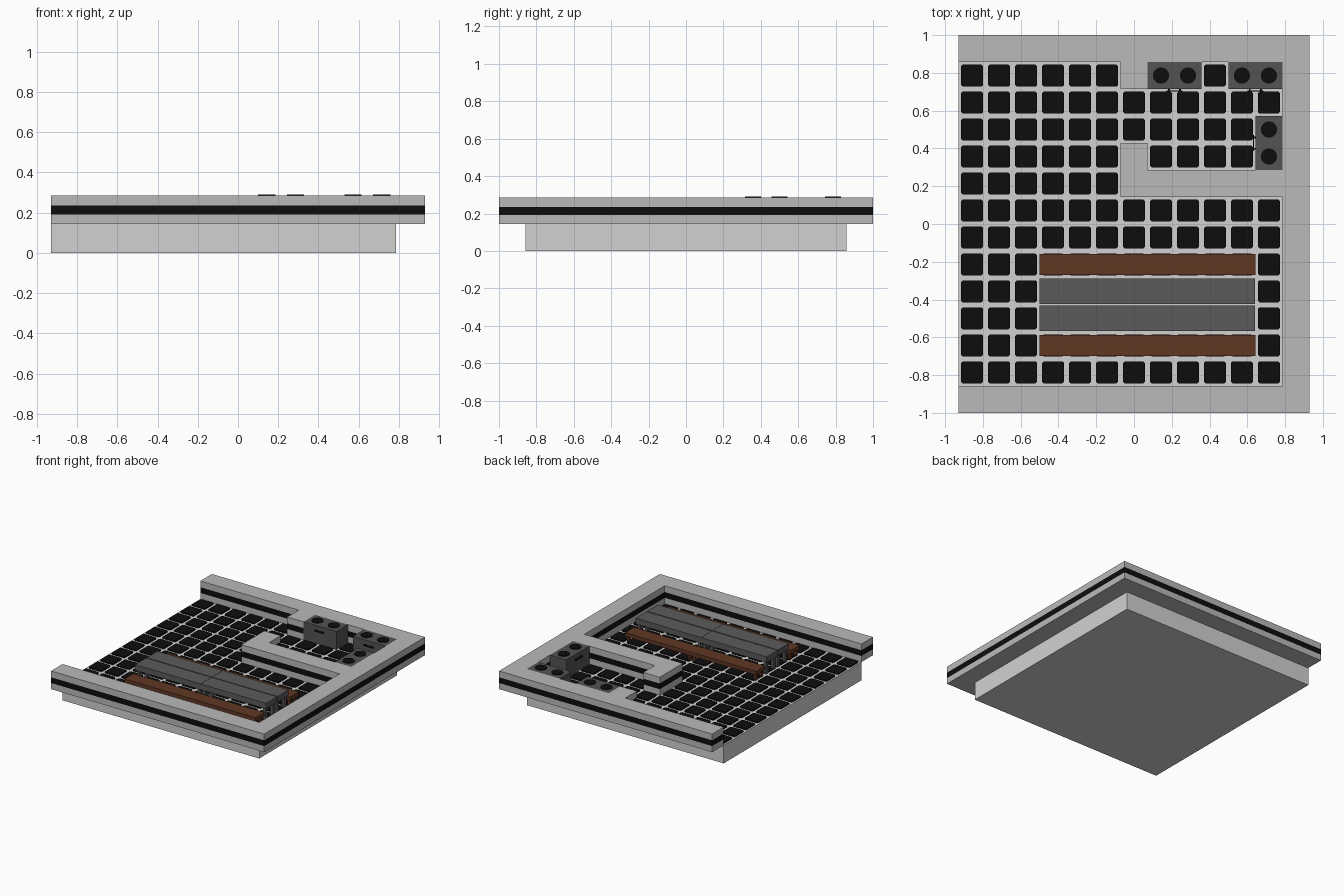
import bpy, bmesh, math

if "Cube" in bpy.data.objects:
    bpy.data.objects.remove(bpy.data.objects["Cube"])

U = 1 / 7                      # one grid cell
X0, Y0 = -6.5 * U, -6 * U      # lower left corner of the floor
def gx(i): return X0 + i * U
def gy(j): return Y0 + j * U

def material(name, rgb):
    m = bpy.data.materials.new(name)
    m.diffuse_color = (*rgb, 1)
    m.use_nodes = True
    m.node_tree.nodes["Principled BSDF"].inputs["Base Color"].default_value = m.diffuse_color
    return m

FLOOR = material("light grey", (0.64, 0.64, 0.64))
WALL = material("mid grey", (0.49, 0.49, 0.49))
BLACK = material("black", (0.004, 0.004, 0.004))
TABLE = material("slate grey", (0.105, 0.105, 0.105))
STOVE = material("dark grey", (0.088, 0.088, 0.088))
WOOD = material("brown wood", (0.118, 0.038, 0.017))

def add_box(bm, x0, x1, y0, y1, z0, z1):
    vs = bmesh.ops.create_cube(bm, size=1)["verts"]
    for v in vs:
        v.co = (x1 if v.co.x > 0 else x0, y1 if v.co.y > 0 else y0, z1 if v.co.z > 0 else z0)
    return vs

def finish(name, bm, mat):
    me = bpy.data.meshes.new(name)
    bm.to_mesh(me)
    bm.free()
    me.materials.append(mat)
    ob = bpy.data.objects.new(name, me)
    bpy.context.collection.objects.link(ob)
    return ob

def boxes(name, mat, *dims):
    bm = bmesh.new()
    for d in dims:
        add_box(bm, *d)
    return finish(name, bm, mat)

# Floor planks
cuts = [0, 3, 5, 7, 9, 11, 12]
for n, (a, b) in enumerate(zip(cuts, cuts[1:])):
    boxes(f"floor_plank_{n}", FLOOR, (gx(a), gx(b), gy(0), gy(12), 0, U))

# Walls with a black band round the middle
S0, S1 = 0.191, 0.236
def wall(name, i0, i1, j0, j1):
    r = (gx(i0), gx(i1), gy(j0), gy(j1))
    boxes(name, WALL, (*r, U, S0), (*r, S1, 2 * U))
    boxes(name + "_band", BLACK, (*r, S0, S1))

wall("front_wall", 0, 12, -1, 0)
wall("back_wall", 0, 12, 12, 13)
wall("right_wall", 12, 13, -1, 13)
wall("kitchen_wall", 6, 12, 7, 8)
wall("kitchen_wall_end", 6, 7, 8, 9)
wall("back_wall_stub", 6, 7, 11, 12)

# Floor tiles with clipped corners, left out under the walls and stoves
def covered(i, j):
    return (j == 7 and i >= 6) or (i == 6 and j in (8, 11)) or \
           (j == 11 and i in (7, 8, 10, 11)) or (i == 11 and j in (8, 9))

bm = bmesh.new()
h, c = 0.058, 0.008
for i in range(12):
    for j in range(12):
        if covered(i, j):
            continue
        cx, cy = gx(i + .5), gy(j + .5)
        ring = [(h, -h + c), (h, h - c), (h - c, h), (-h + c, h),
                (-h, h - c), (-h, -h + c), (-h + c, -h), (h - c, -h)]
        lo = [bm.verts.new((cx + x, cy + y, U - 0.002)) for x, y in ring]
        hi = [bm.verts.new((cx + x, cy + y, U + 0.009)) for x, y in ring]
        bm.faces.new(hi)
        bm.faces.new(lo[::-1])
        for k in range(8):
            bm.faces.new((lo[k], lo[k - 7], hi[k - 7], hi[k]))
finish("floor_tiles", bm, BLACK)

# Stoves: body, two hobs on top, a door handle on the front
def stove(name, i0, i1, j0, j1, face):
    x0, x1, y0, y1 = gx(i0), gx(i1), gy(j0), gy(j1)
    boxes(name, STOVE, (x0, x1, y0, y1, U, 2 * U))
    bm = bmesh.new()
    for i in range(i0, i1):
        for j in range(j0, j1):
            vs = bmesh.ops.create_cone(bm, cap_ends=True, segments=24, radius1=0.043,
                                       radius2=0.043, depth=0.006)["verts"]
            bmesh.ops.translate(bm, verts=vs, vec=(gx(i + .5), gy(j + .5), 2 * U + 0.002))
    finish(name + "_hobs", bm, BLACK)
    if face == "front":
        m = (x0 + x1) / 2
        parts = [(m - .042, m + .042, y0 - .014, y0 - .008, .243, .253)]
        parts += [(m + s - .005, m + s + .005, y0 - .01, y0, .243, .253) for s in (-.03, .03)]
    else:
        m = (y0 + y1) / 2
        parts = [(x0 - .014, x0 - .008, m - .042, m + .042, .243, .253)]
        parts += [(x0 - .01, x0, m + s - .005, m + s + .005, .243, .253) for s in (-.03, .03)]
    boxes(name + "_handle", BLACK, *parts)

stove("stove_left", 7, 9, 11, 12, "front")
stove("stove_corner", 10, 12, 11, 12, "front")
stove("stove_right", 11, 12, 8, 10, "left")

# Long table: two rows of two sections, each on four legs
def section(name, mat, x0, x1, y0, y1, top, thick, leg):
    parts = [(x0, x1, y0, y1, top - thick, top)]
    for lx in (x0 + .01, x1 - .01 - leg):
        for ly in (y0 + .01, y1 - .01 - leg):
            parts.append((lx, lx + leg, ly, ly + leg, U, top - thick))
    boxes(name, mat, *parts)

for r in (2, 3):
    for n, i in enumerate((3, 7)):
        section(f"table_{r}_{n}", TABLE, gx(i) + .001, gx(i + 4) - .001,
                gy(r) + .004, gy(r + 1) - .004, 2 * U, 0.045, 0.022)

# Wooden benches on either side of the table
for name, r in (("front_bench", 1), ("back_bench", 4)):
    for n, i in enumerate((3, 7)):
        section(f"{name}_{n}", WOOD, gx(i), gx(i + 4),
                gy(r) + .016, gy(r + 1) - .016, 0.222, 0.03, 0.02)
